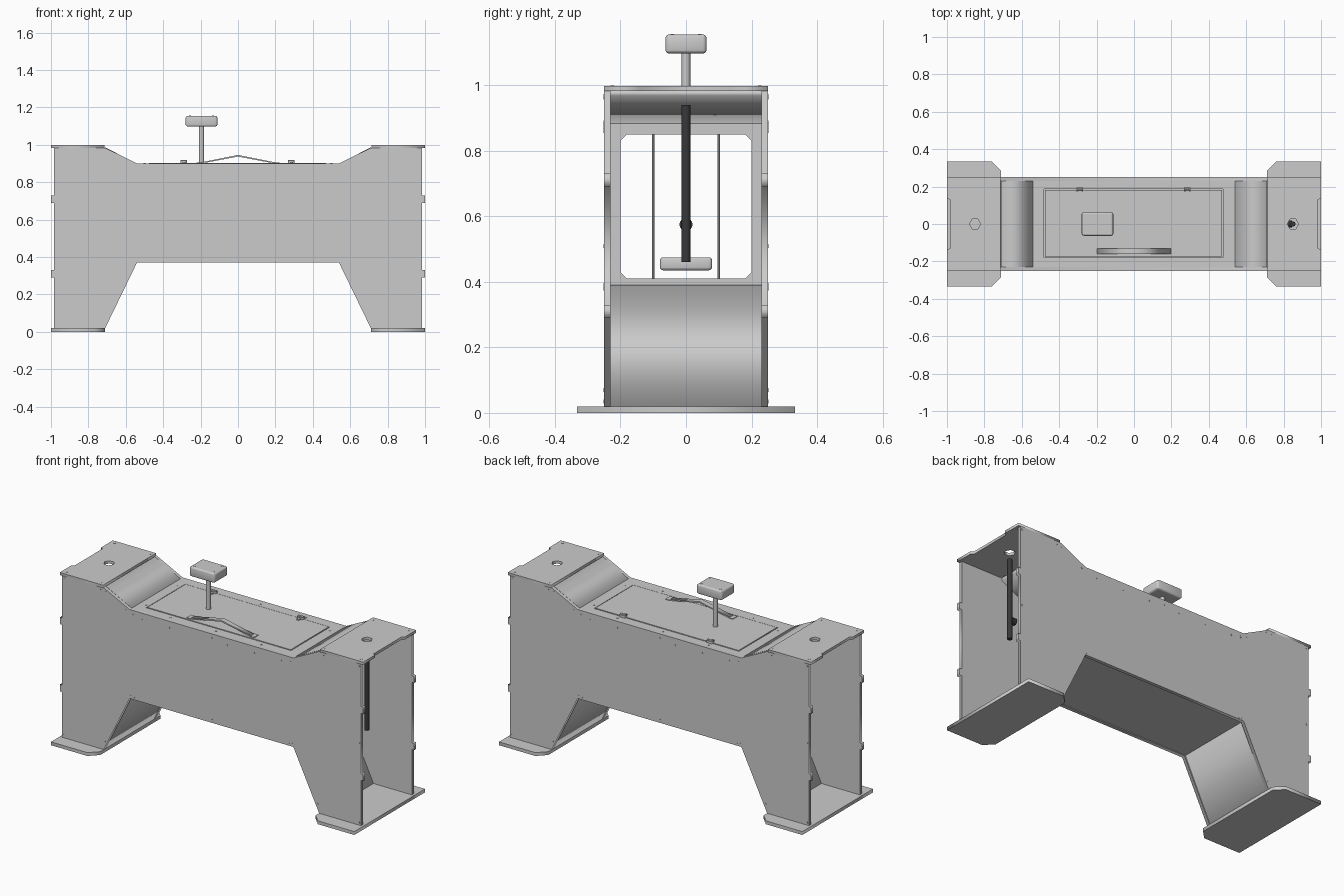
import bpy, bmesh
from math import cos, sin, pi
from mathutils import Matrix, Vector

if "Cube" in bpy.data.objects:
    bpy.data.objects.remove(bpy.data.objects["Cube"])

# Local frames: sheet drawn in xy (Z), xz (Y) or yz (X)
FRAMES = {'Z': Matrix.Identity(3),
          'Y': Matrix(((1, 0, 0), (0, 0, -1), (0, 1, 0))),
          'X': Matrix(((0, 0, 1), (1, 0, 0), (0, 1, 0)))}


def sheet(name, loops, axis, a, b):
    """Flat plate with optional holes: first loop is the outline; spans a..b on axis."""
    cu = bpy.data.curves.new(name, 'CURVE')
    cu.dimensions, cu.fill_mode, cu.extrude = '2D', 'BOTH', abs(b - a) / 2
    for pts in loops:
        s = cu.splines.new('POLY')
        s.points.add(len(pts) - 1)
        for p, q in zip(s.points, pts):
            p.co = (q[0], q[1], 0, 1)
        s.use_cyclic_u = True
    tmp = bpy.data.objects.new(name + "_curve", cu)
    bpy.context.collection.objects.link(tmp)
    dg = bpy.context.evaluated_depsgraph_get()
    me = bpy.data.meshes.new_from_object(tmp.evaluated_get(dg), depsgraph=dg)
    bpy.data.objects.remove(tmp)
    bm = bmesh.new()
    bm.from_mesh(me)
    bmesh.ops.remove_doubles(bm, verts=bm.verts, dist=1e-5)
    m = FRAMES[axis].to_4x4()
    m.translation['XYZ'.index(axis)] = (a + b) / 2
    bm.transform(m)
    bmesh.ops.recalc_face_normals(bm, faces=bm.faces)
    return finish(name, bm)


def finish(name, bm):
    me = bpy.data.meshes.new(name)
    bm.to_mesh(me)
    bm.free()
    ob = bpy.data.objects.new(name, me)
    bpy.context.collection.objects.link(ob)
    return ob


def rect(x0, x1, y0, y1):
    return [(x0, y0), (x1, y0), (x1, y1), (x0, y1)]


def ngon(cx, cy, r, n):
    return [(cx + r * cos(2 * pi * i / n), cy + r * sin(2 * pi * i / n)) for i in range(n)]


def flip(pts, s):
    return [(s * x, y) for x, y in pts]


def box(name, x0, x1, y0, y1, z0, z1, bevel=0):
    ob = sheet(name, [rect(x0, x1, y0, y1)], 'Z', z0, z1)
    if bevel:
        m = ob.modifiers.new("bevel", 'BEVEL')
        m.width, m.segments = bevel, 3
    return ob


def rods(name, ends, r, n=12):
    """Cylinders between pairs of points, joined in one object."""
    bm = bmesh.new()
    for a, b in ends:
        d = Vector(b) - Vector(a)
        m = Matrix.Translation((Vector(a) + Vector(b)) / 2) @ d.to_track_quat('Z', 'Y').to_matrix().to_4x4()
        bmesh.ops.create_cone(bm, cap_ends=True, segments=n, radius1=r, radius2=r,
                              depth=d.length, matrix=m)
    ob = finish(name, bm)
    bpy.context.view_layer.objects.active = ob
    ob.select_set(True)
    bpy.ops.object.shade_smooth_by_angle()
    ob.select_set(False)
    return ob


# Side plates with end tabs
right = [(0.54, 0.37), (0.71, 0.02), (0.985, 0.02)]
for z in (0.31, 0.71):
    right += [(0.985, z - 0.02), (1.0, z - 0.02), (1.0, z + 0.02), (0.985, z + 0.02)]
right += [(0.985, 0.984), (0.71, 0.984), (0.54, 0.9)]
outline = right + flip(right[::-1], -1)
for side, s in (("front", -1), ("back", 1)):
    sheet(side + "_side_plate", [outline], 'Y', s * 0.23, s * 0.25)

# Floor and deck with lid opening
box("floor_panel", -0.545, 0.545, -0.23, 0.23, 0.375, 0.39)
sheet("deck_panel", [rect(-0.54, 0.54, -0.23, 0.23), rect(-0.48, 0.475, -0.18, 0.188)],
      'Z', 0.885, 0.9)
box("lid", -0.475, 0.47, -0.175, 0.183, 0.885, 0.902)

# Mirrored end parts
for side, s in (("left", -1), ("right", 1)):
    sheet(side + "_slope_panel",
          [flip([(0.54, 0.9), (0.71, 0.986), (0.71, 0.968), (0.545, 0.883)], s)], 'Y', -0.23, 0.23)
    sheet(side + "_leg_panel",
          [flip([(0.545, 0.375), (0.714, 0.02), (0.732, 0.02), (0.556, 0.39)], s)], 'Y', -0.23, 0.23)
    cap = [(0.715, -0.25), (1, -0.25), (1, -0.14), (0.985, -0.13),
           (0.985, 0.13), (1, 0.14), (1, 0.25), (0.715, 0.25)]
    sheet(side + "_top_cap", [flip(cap, s), ngon(s * 0.85, 0, 0.03, 6)], 'Z', 0.982, 0.998)
    foot = [(0.76, -0.333), (1, -0.333), (1, 0.333), (0.76, 0.333), (0.71, 0.283), (0.71, -0.283)]
    sheet(side + "_foot", [flip(foot, s)], 'Z', 0, 0.02)
    # Open bulkhead with chamfered window
    win = [(-0.18, 0.41), (0.18, 0.41), (0.2, 0.43), (0.2, 0.83),
           (0.18, 0.85), (-0.18, 0.85), (-0.2, 0.83), (-0.2, 0.43)]
    sheet(side + "_bulkhead", [rect(-0.23, 0.23, 0.39, 0.885), win], 'X', s * 0.53, s * 0.545)

# Thin vertical stays inside
rods("inner_stays", [((0, y, 0.39), (0, y, 0.886)) for y in (-0.1, 0.1)], 0.004, 8)

# Lid fittings: hinges, bent handle
for side, x in (("left", -0.29), ("right", 0.285)):
    box(side + "_hinge", x - 0.018, x + 0.018, 0.174, 0.196, 0.9, 0.914)
    rods(side + "_hinge_pin", [((x - 0.018, 0.185, 0.914), (x + 0.018, 0.185, 0.914))], 0.006)
    box(side + "_hinge_tab", x - 0.008, x + 0.008, 0.155, 0.176, 0.9, 0.908)
chevron = [(-0.222, 0.901), (-0.19, 0.901), (0, 0.937), (0.19, 0.901), (0.222, 0.901), (0, 0.946)]
sheet("lid_handle", [chevron], 'Y', -0.16, -0.13)
for s in (-1, 1):
    box("handle_end", s * 0.207 - 0.015, s * 0.207 + 0.015, -0.166, -0.124, 0.9, 0.906)

# Post with padded head
rods("post", [((-0.195, 0, 0.895), (-0.195, 0, 1.1))], 0.013, 24)
box("post_head", -0.28, -0.11, -0.063, 0.063, 1.097, 1.155, 0.012)
rods("post_head_screws", [((-0.195 + i * 0.062, j * 0.042, 1.15), (-0.195 + i * 0.062, j * 0.042, 1.1565))
                          for i in (-1, 1) for j in (-1, 1)], 0.006)
box("inner_box", -0.27, -0.12, -0.08, 0.08, 0.435, 0.475, 0.01)

# Dark hanging rod with clamp knob
dark = bpy.data.materials.new("dark")
dark.diffuse_color = (0.04, 0.04, 0.04, 1)
dark.use_nodes = True
dark.node_tree.nodes["Principled BSDF"].inputs["Base Color"].default_value = dark.diffuse_color
for ob in (rods("hanging_rod", [((0.85, 0, 0.46), (0.85, 0, 0.94))], 0.014, 16),
           rods("rod_knob", [((0.815, 0, 0.575), (0.845, 0, 0.575))], 0.02, 16)):
    ob.data.materials.append(dark)

# Bolts on the side plates
half = [(0.1, 0.86), (0.28, 0.86), (0.46, 0.86), (0.52, 0.872), (0.565, 0.887), (0.7, 0.962),
        (0.735, 0.968), (0.973, 0.967), (0.53, 0.386), (0.51, 0.38), (0.705, 0.07), (0.973, 0.035), (0.973, 0.51)]
pts = half + flip(half, -1) + [(0, 0.875), (0, 0.39)]
rods("side_bolts", [((x, s * 0.245, z), (x, s * 0.2515, z)) for x, z in pts for s in (-1, 1)], 0.006, 10)

# Bolts on the deck and caps
deck = [(x, y, 0.9) for x in (-0.3, 0, 0.3) for y in (-0.208, 0.215)]
deck += [(s * 0.5, y, 0.9) for s in (-1, 1) for y in (-0.15, 0.15)]
deck += [(s * x, y, 0.998) for s in (-1, 1) for x in (0.735, 0.97) for y in (-0.225, 0.225)]
rods("top_bolts", [((x, y, z - 0.004), (x, y, z + 0.0015)) for x, y, z in deck], 0.006, 10)
